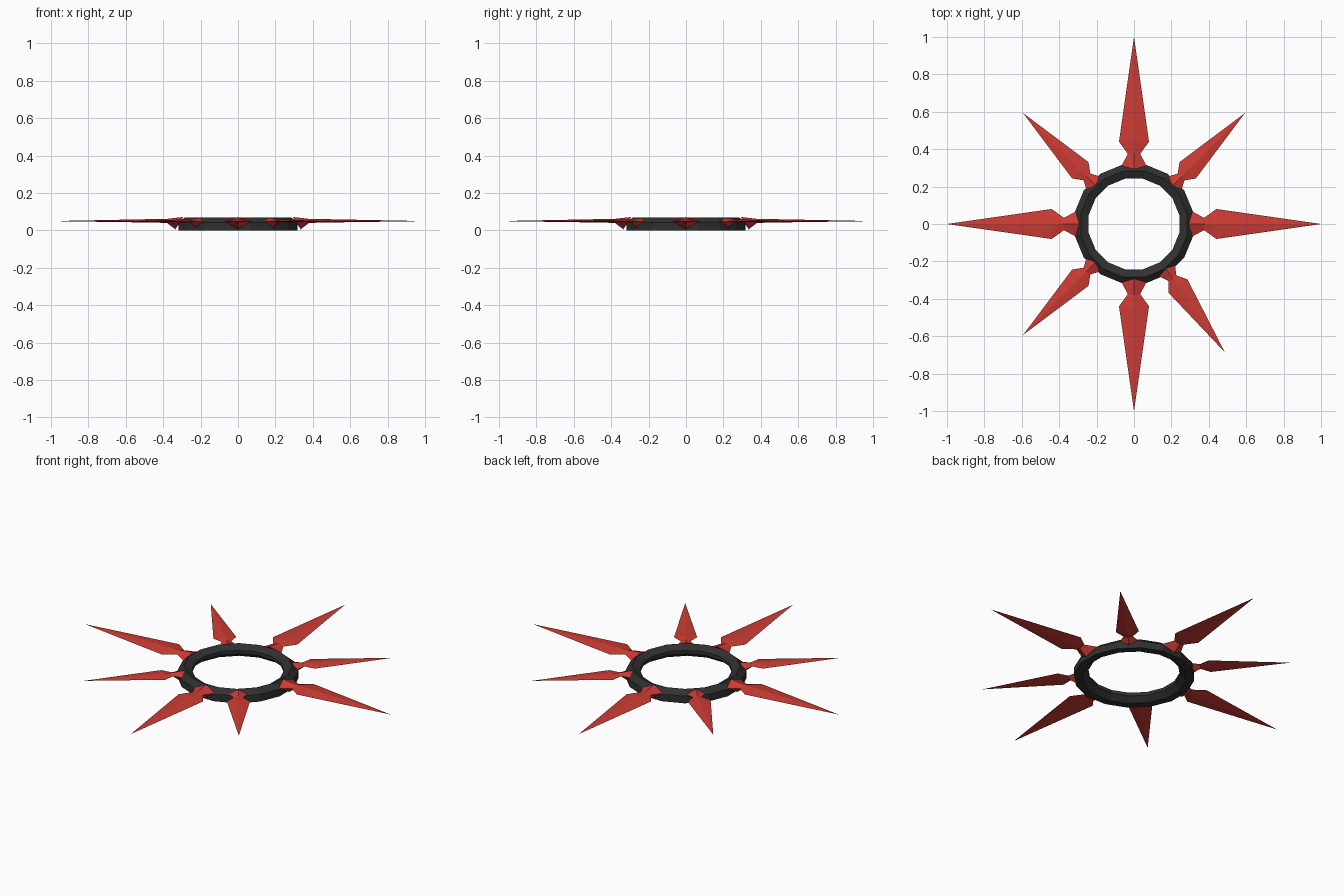
import bpy, bmesh
from math import sin, cos, pi, radians

cube = bpy.data.objects.get("Cube")
if cube:
    bpy.data.objects.remove(cube, do_unlink=True)


def material(name, rgb):
    m = bpy.data.materials.new(name)
    m.use_nodes = True
    m.diffuse_color = (*rgb, 1)
    m.node_tree.nodes["Principled BSDF"].inputs["Base Color"].default_value = (*rgb, 1)
    return m


def mesh_object(name, bm, mat):
    bmesh.ops.recalc_face_normals(bm, faces=bm.faces)
    me = bpy.data.meshes.new(name)
    bm.to_mesh(me)
    bm.free()
    me.materials.append(mat)
    ob = bpy.data.objects.new(name, me)
    bpy.context.collection.objects.link(ob)
    return ob


def bridge(bm, a, b):
    for i in range(len(a)):
        j = (i + 1) % len(a)
        bm.faces.new((a[i], a[j], b[j], b[i]))


black = material("charcoal black", (0.03, 0.03, 0.03))
red = material("bright red", (0.62, 0.045, 0.035))

# Faceted ring: profile of (radius, height) swept around z
SIDES = 16
profile = [(0.29, 0.07), (0.323, 0.042), (0.323, 0.0),
           (0.28, 0.0), (0.247, 0.028), (0.247, 0.048)]
bm = bmesh.new()
loops = []
for k in range(SIDES):
    a = 2 * pi * (k + 0.5) / SIDES
    loops.append([bm.verts.new((r * cos(a), r * sin(a), z)) for r, z in profile])
for k in range(SIDES):
    bridge(bm, loops[k], loops[(k + 1) % SIDES])
mesh_object("ring", bm, black)


# Diamond-section blade: flared root, pinched neck, wide shoulder, sharp tip
def blade(name, angle, scale):
    mid, start = 0.05, 0.29
    # each section: radius of top, side, bottom; half width; height of top, side, bottom
    sections = [((0.293, 0.312, 0.335), 0.066, (0.072, 0.045, 0.006)),
                ((0.38, 0.375, 0.38), 0.033, (0.062, 0.05, 0.04)),
                ((0.44, 0.44, 0.44), 0.08, (0.061, 0.05, 0.042))]
    bm = bmesh.new()

    def vert(r, y, z):
        return bm.verts.new((start + (r - start) * scale, y * scale, mid + (z - mid) * scale))

    rows = []
    for (rt, rs, rb), w, (zt, zs, zb) in sections:
        rows.append([vert(rt, 0, zt), vert(rs, w, zs), vert(rb, 0, zb), vert(rs, -w, zs)])
    top, left, bottom, right = rows[0]
    bm.faces.new((top, left, bottom))
    bm.faces.new((top, bottom, right))
    for a, b in zip(rows, rows[1:]):
        bridge(bm, a, b)
    tip = vert(1.0, 0, mid)
    for i in range(4):
        bm.faces.new((rows[-1][i], rows[-1][(i + 1) % 4], tip))
    ob = mesh_object(name, bm, red)
    ob.rotation_euler.z = radians(angle)


# Four long blades on the axes, four shorter ones between them (one is askew)
for name, angle in (("left", 0), ("back", 90), ("right", 180), ("front", 270)):
    blade("long_blade_" + name, angle, 1.0)
for name, angle in (("back_left", 45), ("back_right", 135),
                    ("front_right", 225), ("front_left", 305.3)):
    blade("short_blade_" + name, angle, 0.775)
